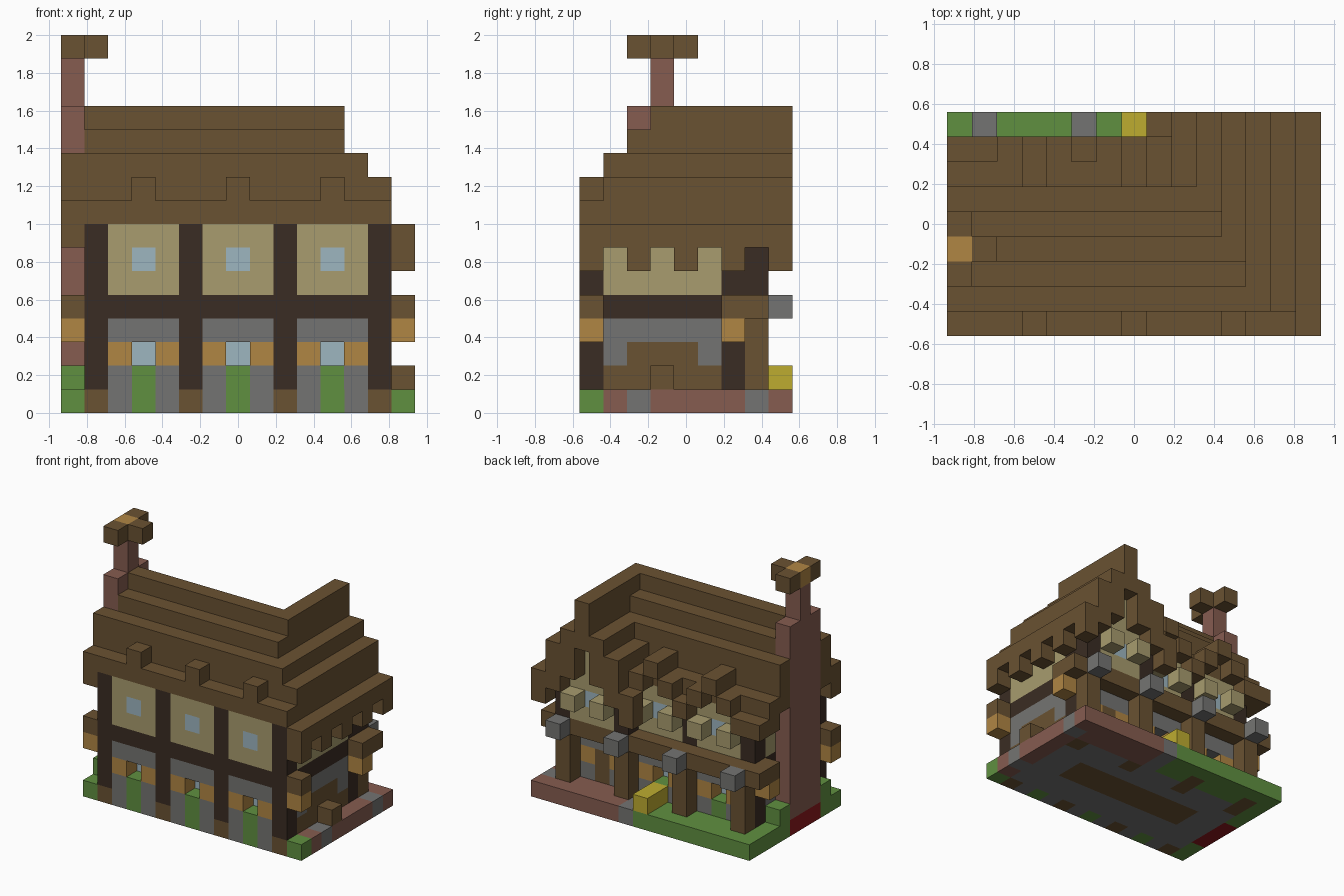
import bpy, bmesh
from mathutils import Vector

if "Cube" in bpy.data.objects:
    bpy.data.objects.remove(bpy.data.objects["Cube"], do_unlink=True)

UNIT = 0.125
ORIGIN = Vector((-7.5, -4.5, 0))
COLOURS = {  # sRGB, converted to linear below
    "brown_wood": "6A5232", "dark_timber": "3A2C23", "cream_plaster": "A89C6E",
    "grey_stone": "747472", "orange_wood": "B08644", "pale_glass": "9EB6C0",
    "green_grass": "609040", "yellow_straw": "BEAC30", "pink_brick": "865C50",
    "red_brick": "8C191C",
}
names = list(COLOURS)
BROWN, DARK, CREAM, GREY, ORANGE, GLASS, GREEN, YELLOW, PINK, RED = range(len(names))


def linear(h):
    c = int(h, 16) / 255
    return c / 12.92 if c < 0.04 else ((c + 0.055) / 1.055) ** 2.4


def make_material(name):
    h = COLOURS[name]
    rgba = [linear(h[n:n + 2]) for n in (0, 2, 4)] + [1]
    mat = bpy.data.materials.new(name)
    mat.use_nodes = True
    mat.diffuse_color = rgba
    mat.node_tree.nodes["Principled BSDF"].inputs["Base Color"].default_value = rgba
    return mat


materials = [make_material(n) for n in names]
cells = {}


def span(v):
    if isinstance(v, int):
        return (v,)
    return range(v[0], v[1] + 1) if isinstance(v, tuple) else v


def fill(part, colour, xs, ys, zs):
    """Fill blocks: an int is one row, a tuple an inclusive run, a list a choice."""
    for x in span(xs):
        for y in span(ys):
            for z in span(zs):
                cells[x, y, z] = (part, colour)


POSTS = [1, 5, 9, 13]
BAYS = [3, 7, 11]

# Ground: lawn, stone footing, plank floor, brick terrace
fill("ground", GREEN, (0, 14), (0, 8), 0)
fill("ground", GREY, (1, 13), (0, 6), 0)
fill("ground", BROWN, (3, 11), (3, 4), 0)
fill("ground", BROWN, POSTS, [0, 6, 7], 0)
fill("ground", GREEN, BAYS, 0, 0)
fill("ground", PINK, (9, 14), (7, 8), 0)
fill("ground", PINK, 14, (1, 6), 0)
fill("ground", GREY, 14, [2, 7], 0)
fill("ground", GREY, 8, (7, 8), 0)
fill("bushes", GREEN, 0, [1, 5], 1)
fill("straw_bale", YELLOW, 7, (7, 8), 1)

# Upper floor and end walls
fill("upper_floor", BROWN, (2, 12), (1, 5), 4)
for x in (1, 13):
    fill("end_walls", BROWN, x, (1, 5), 1)
    fill("end_walls", GREY, x, (1, 5), (2, 3))
    fill("end_walls", BROWN, x, (2, 4), 2)
    fill("end_walls", DARK, x, (1, 5), 4)
    fill("end_walls", CREAM, x, (1, 6), (5, 7))
fill("end_walls", CREAM, 1, (2, 4), (8, 9))
fill("side_step", BROWN, 14, 3, 1)


def long_wall(part, y, inward):
    """Timber wall with three bays of stone, sill and windows."""
    fill(part, DARK, POSTS, y, (1, 7))
    for c in BAYS:
        sides = [c - 1, c + 1]
        fill(part, GREY, sides, y, 1)
        fill(part, GREEN, c, y, 1)
        fill(part, ORANGE, sides, y, 2)
        fill(part, GLASS, c, y + inward, 2)
        fill(part, GREY, (c - 1, c + 1), y, 3)
        fill(part, CREAM, (c - 1, c + 1), y, (5, 7))
        fill(part, GLASS, c, y, 6)
    fill(part, DARK, (1, 13), y, 4)


long_wall("front_wall", 0, 1)
long_wall("back_wall", 6, -1)
fill("back_wall", CREAM, [3, 7], 6, 8)
fill("back_door", BROWN, 11, 6, (1, 2))

# Porch with lanterns, and the overhanging gable room above it
fill("porch_posts", BROWN, POSTS, 7, (1, 3))
fill("porch_beam", BROWN, (0, 14), 7, 4)
fill("lanterns", GREY, POSTS, 8, 4)
fill("gable_wall", CREAM, (9, 13), 7, (5, 7))
fill("gable_wall", CREAM, (10, 12), 7, (8, 9))
fill("gable_wall", DARK, [9, 13], 7, (5, 7))
fill("gable_wall", GLASS, 11, 7, 6)
fill("shutters", CREAM, [2, 4, 6, 8], 7, 6)
fill("shutters", CREAM, [10, 12], 8, 6)

# Projecting beam ends at the corners
fill("beam_ends", ORANGE, [0, 14], [0, 6], 3)
fill("beam_ends", BROWN, [0, 14], [0, 6], 4)

# Stepped L-shaped roof: main slope along x, cross slope along y
MAIN = [9, 11, 12, 13, 12, 11, 9]
CROSS = {8: 8, 9: 10, 10: 11, 11: 13, 12: 11, 13: 10}
for x in range(14):
    for y in range(7):
        top = MAIN[y]
        if y <= 3 and x > 10:
            top = min(top, CROSS[x])
        elif y > 3 and x >= 8:
            top = CROSS[x] if x > 10 else max(top, CROSS[x])
        low = 8 if top <= 10 else top - 3
        fill("roof", BROWN, x, y, (low, top - 1))
for x in range(9, 14):
    fill("roof", BROWN, x, (7, 8), (CROSS[x] - 3, CROSS[x] - 1))
fill("gable_wall", DARK, [9, 13], 7, 7)

# Eaves: side fringe, back arches and small bumps
fill("side_eave", BROWN, 14, (0, 8), 7)
fill("side_eave", BROWN, 14, range(0, 9, 2), 6)
fill("side_eave", BROWN, 8, 8, (6, 7))
fill("back_eave", BROWN, [0, 1, 5], 7, 7)
fill("back_eave", BROWN, [2, 4, 6, 8], 7, 8)
fill("back_eave", BROWN, [3, 7], (6, 7), 9)
fill("front_bumps", BROWN, BAYS, 0, 9)
fill("left_eave", BROWN, 0, [0, 6], 7)

# Chimney with a cross-shaped cap
fill("chimney", PINK, 0, (2, 4), (1, 12))
fill("chimney", RED, 0, (2, 4), 0)
fill("chimney", PINK, 0, 3, (13, 14))
fill("chimney_cap", BROWN, 0, [2, 4], 15)
fill("chimney_cap", BROWN, 1, 3, 15)
fill("chimney_cap", ORANGE, 0, 3, 15)


def build(part):
    """Make one object from the exposed block faces of a part."""
    bm = bmesh.new()
    corners = {}

    def vert(p):
        key = tuple(round(c) for c in p)
        if key not in corners:
            corners[key] = bm.verts.new((Vector(key) + ORIGIN) * UNIT)
        return corners[key]

    for cell, (owner, colour) in cells.items():
        if owner != part:
            continue
        for axis in range(3):
            for sign in (-1, 1):
                n = Vector((0, 0, 0))
                n[axis] = sign
                if tuple(round(c) for c in Vector(cell) + n) in cells:
                    continue
                u = Vector((0, 0, 0))
                u[(axis + 1) % 3] = 0.5
                v = n.cross(u)
                mid = Vector(cell) + Vector((0.5, 0.5, 0.5)) + n / 2
                face = bm.faces.new([vert(mid + d) for d in (-u - v, u - v, u + v, v - u)])
                face.material_index = colour
    bmesh.ops.dissolve_limit(bm, angle_limit=0.01, verts=bm.verts, edges=bm.edges,
                             delimit={"MATERIAL"})
    mesh = bpy.data.meshes.new(part)
    bm.to_mesh(mesh)
    bm.free()
    for mat in materials:
        mesh.materials.append(mat)
    bpy.context.collection.objects.link(bpy.data.objects.new(part, mesh))


for part in sorted({owner for owner, _ in cells.values()}):
    build(part)
